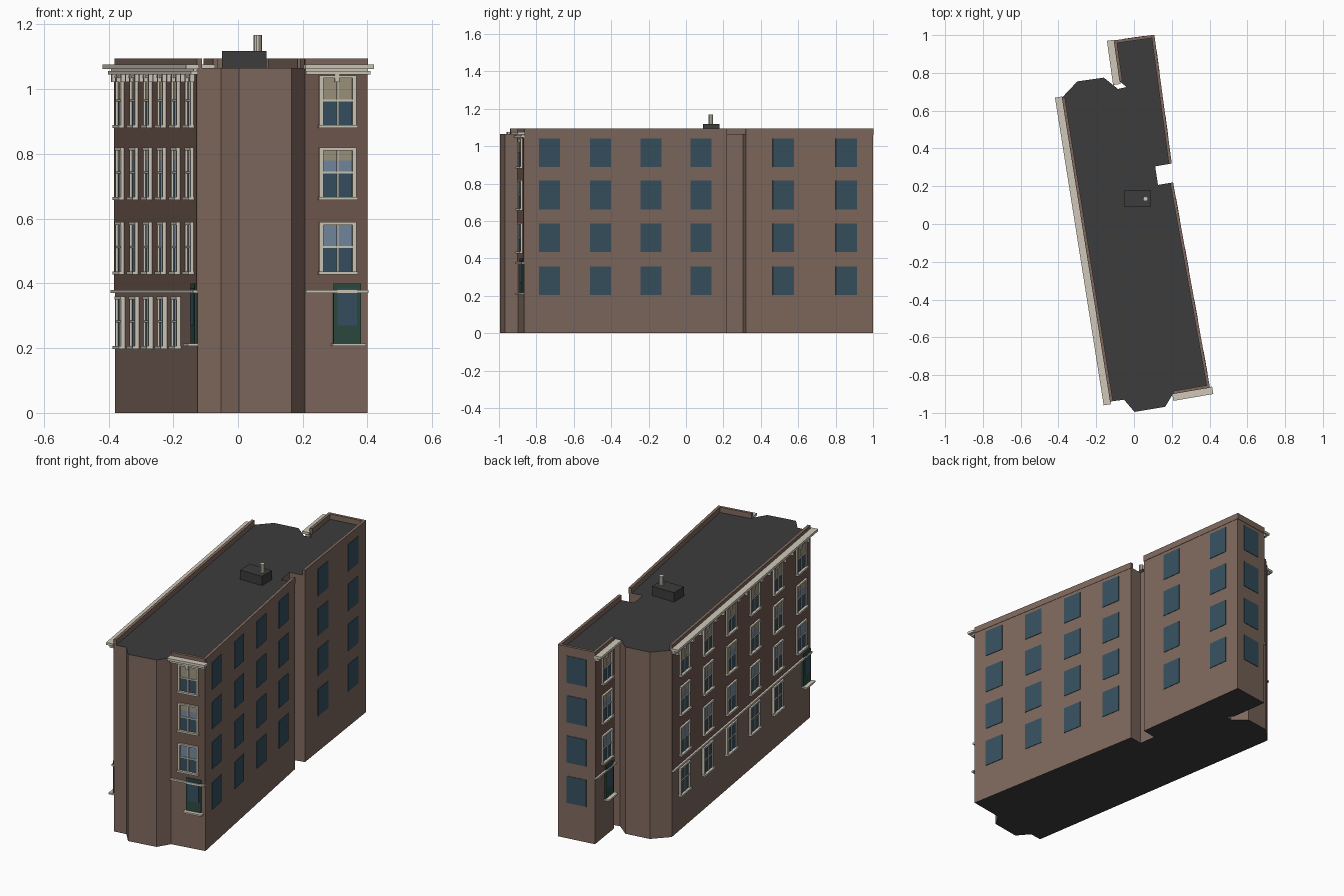
import bpy, bmesh, math
from mathutils import Vector

if "Cube" in bpy.data.objects:
    bpy.data.objects.remove(bpy.data.objects["Cube"])


def material(name, hex_code):
    rgb = [int(hex_code[i:i + 2], 16) / 255 for i in (0, 2, 4)]
    lin = [c / 12.92 if c <= 0.04045 else ((c + 0.055) / 1.055) ** 2.4 for c in rgb]
    m = bpy.data.materials.new(name)
    m.diffuse_color = (*lin, 1)
    m.use_nodes = True
    m.node_tree.nodes["Principled BSDF"].inputs["Base Color"].default_value = m.diffuse_color
    return m


MATS = {
    "wall": material("brown wall", "7F695E"),
    "facade": material("dark facade brick", "70584E"),
    "roof": material("charcoal roof", "3C3C3C"),
    "trim": material("cream trim", "D0C9BA"),
    "glass": material("dark blue glass", "36505F"),
    "sky": material("pale blue glass", "7389A0"),
    "blind": material("tan blind", "9E957E"),
    "door": material("dark green door", "2D4A40"),
}
parts = {}


def part(name, mat):
    if name not in parts:
        parts[name] = (bmesh.new(), mat)
    return parts[name][0]


def prism(bm, pts, z0, z1):
    """Vertical prism over a counter-clockwise outline."""
    lo = [bm.verts.new((x, y, z0)) for x, y in pts]
    hi = [bm.verts.new((x, y, z1)) for x, y in pts]
    n = len(pts)
    bm.faces.new(lo[::-1])
    bm.faces.new(hi)
    for i in range(n):
        j = (i + 1) % n
        bm.faces.new((lo[i], lo[j], hi[j], hi[i]))


class Wall:
    """Local frame of a wall: t along it, d outward from it."""
    def __init__(self, a, b):
        self.a = Vector(a)
        v = Vector(b) - self.a
        self.len = v.length
        self.dir = v.normalized()
        self.out = Vector((self.dir.y, -self.dir.x))

    def box(self, name, mat, t0, t1, z0, z1, d0, d1):
        pts = [self.a + self.dir * t + self.out * d
               for t, d in ((t0, d1), (t1, d1), (t1, d0), (t0, d0))]
        # outward is to the right of the wall direction
        prism(part(name, mat), [tuple(p) for p in pts], z0, z1)


# Footprint, counter-clockwise from the front left corner
OUT = [(-0.125, -0.94), (-0.053, -0.93), (0.003, -0.995), (0.165, -0.968),
       (0.207, -0.898), (0.40, -0.865), (0.205, 0.22), (0.127, 0.207),
       (0.112, 0.305), (0.198, 0.32), (0.106, 1.0), (-0.105, 0.97),
       (-0.075, 0.755), (-0.04, 0.725), (-0.085, 0.715), (-0.16, 0.775),
       (-0.30, 0.755), (-0.38, 0.67)]
ROOF, TOP = 1.065, 1.095
walls = [Wall(OUT[i], OUT[(i + 1) % len(OUT)]) for i in range(len(OUT))]
front, right_a, right_b = walls[4], walls[5], walls[9]
rear, wing, left = walls[10], walls[11], walls[17]

# Building body; the roof and underside are dark
body = part("building_body", "wall")
prism(body, OUT, 0, ROOF)

# Low parapets on the straight walls
for w in (front, right_a, right_b, rear, wing, left):
    w.box("parapet", "wall", 0, w.len, ROOF - 0.005, TOP, -0.014, 0.002)

FLOORS = [0.205, 0.435, 0.665, 0.888]
H, W = 0.155, 0.114


def plain_window(w, t, z):
    w.box("plain_windows", "glass", t - W / 2, t + W / 2, z, z + 0.153, -0.002, 0.003)


def sash_window(w, t, floor):
    z0 = FLOORS[floor]
    z1, zm, h = z0 + H, z0 + H * 0.5, W / 2
    # panes: lower dark, upper split between blind and pale reflection
    w.box("lower_panes", "glass", t - h, t + h, z0, zm, 0, 0.006)
    cut = {0: z1, 1: z1, 2: z0 + H * 0.74, 3: zm}[floor]
    if cut > zm:
        w.box("upper_panes", "glass" if floor == 0 else "sky",
              t - h, t + h, zm, cut, 0, 0.006) if floor else \
            w.box("lower_panes", "glass", t - h, t + h, zm, z1, 0, 0.006)
    if cut < z1:
        w.box("window_blinds", "blind", t - h, t + h, cut, z1, 0, 0.006)
    # casing, sash bars, head and sill
    for s in (-1, 1):
        c = t + s * (h - 0.005)
        w.box("window_casings", "trim", c - 0.006, c + 0.006, z0, z1, 0, 0.013)
    w.box("window_casings", "trim", t - h, t + h, z1 - 0.009, z1, 0, 0.014)
    w.box("window_casings", "trim", t - 0.003, t + 0.003, z0, z1, 0, 0.009)
    w.box("window_casings", "trim", t - h, t + h, zm - 0.003, zm + 0.003, 0, 0.010)
    w.box("window_sills", "trim", t - h - 0.004, t + h + 0.004, z0 - 0.008, z0 + 0.002, 0, 0.020)


def door(w, t):
    h = 0.043
    w.box("door_panels", "door", t - h, t + h, 0.21, 0.40, 0, 0.008)
    w.box("door_glass", "glass", t - h + 0.012, t + h - 0.012, 0.27, 0.385, 0.008, 0.010)
    w.box("door_sills", "trim", t - h - 0.006, min(t + h + 0.012, w.len), 0.206, 0.215, 0, 0.030)


def dressing(w, brackets):
    """Brick facing, string course and bracketed cornice."""
    w.box("facade_facing", "facade", 0, w.len, 0.375, ROOF, -0.002, 0.003)
    w.box("string_course", "trim", 0, w.len, 0.370, 0.380, 0, 0.014)
    w.box("cornice", "trim", -0.005, w.len + 0.014, 1.062, 1.076, -0.002, 0.038)
    w.box("cornice", "trim", 0, w.len + 0.005, 1.046, 1.056, 0, 0.022)
    w.box("cornice", "trim", 0, w.len, 1.056, 1.062, 0, 0.012)
    for i in range(brackets):
        t = w.len * (i + 0.5) / brackets
        w.box("cornice_brackets", "trim", t - 0.007, t + 0.007, 1.022, 1.046, 0, 0.018)


# Long left facade: six columns of sash windows, door at the front end
dressing(left, 18)
for i in range(6):
    for f in range(4):
        if not (i == 5 and f == 0):
            sash_window(left, 0.14 + 0.275 * i, f)
door(left, left.len - 0.05)

# Short front facade with door
dressing(front, 1)
for f in (1, 2, 3):
    sash_window(front, 0.101, f)
door(front, 0.131)

# Rear wing's left face
dressing(wing, 1)
for f in (1, 2, 3):
    sash_window(wing, 0.125, f)
door(wing, 0.15)

# Plain windows on the right and rear walls
for z in (0.203, 0.433, 0.662, 0.888):
    for w, ys in ((right_a, (-0.73, -0.457, -0.187, 0.08)), (right_b, (0.52, 0.857))):
        for y in ys:
            plain_window(w, (y - w.a.y) / w.dir.y, z)
    plain_window(rear, rear.len / 2, z)

# Rooftop hut and flue
prism(part("roof_hut", "roof"), [(-0.05, 0.09), (0.088, 0.09), (0.088, 0.18), (-0.05, 0.18)],
      ROOF - 0.005, 1.118)
prism(part("roof_flue", "trim"),
      [(0.061 + 0.013 * math.cos(math.tau * i / 10), 0.133 + 0.013 * math.sin(math.tau * i / 10))
       for i in range(10)], 1.11, 1.168)

# Turn the collected parts into objects
for name, (bm, mat) in parts.items():
    bmesh.ops.recalc_face_normals(bm, faces=bm.faces)
    me = bpy.data.meshes.new(name)
    me.materials.append(MATS[mat])
    if name == "building_body":
        me.materials.append(MATS["roof"])
        for f in bm.faces:
            f.material_index = int(abs(f.normal.z) > 0.5)
    bm.to_mesh(me)
    bm.free()
    bpy.context.collection.objects.link(bpy.data.objects.new(name, me))
